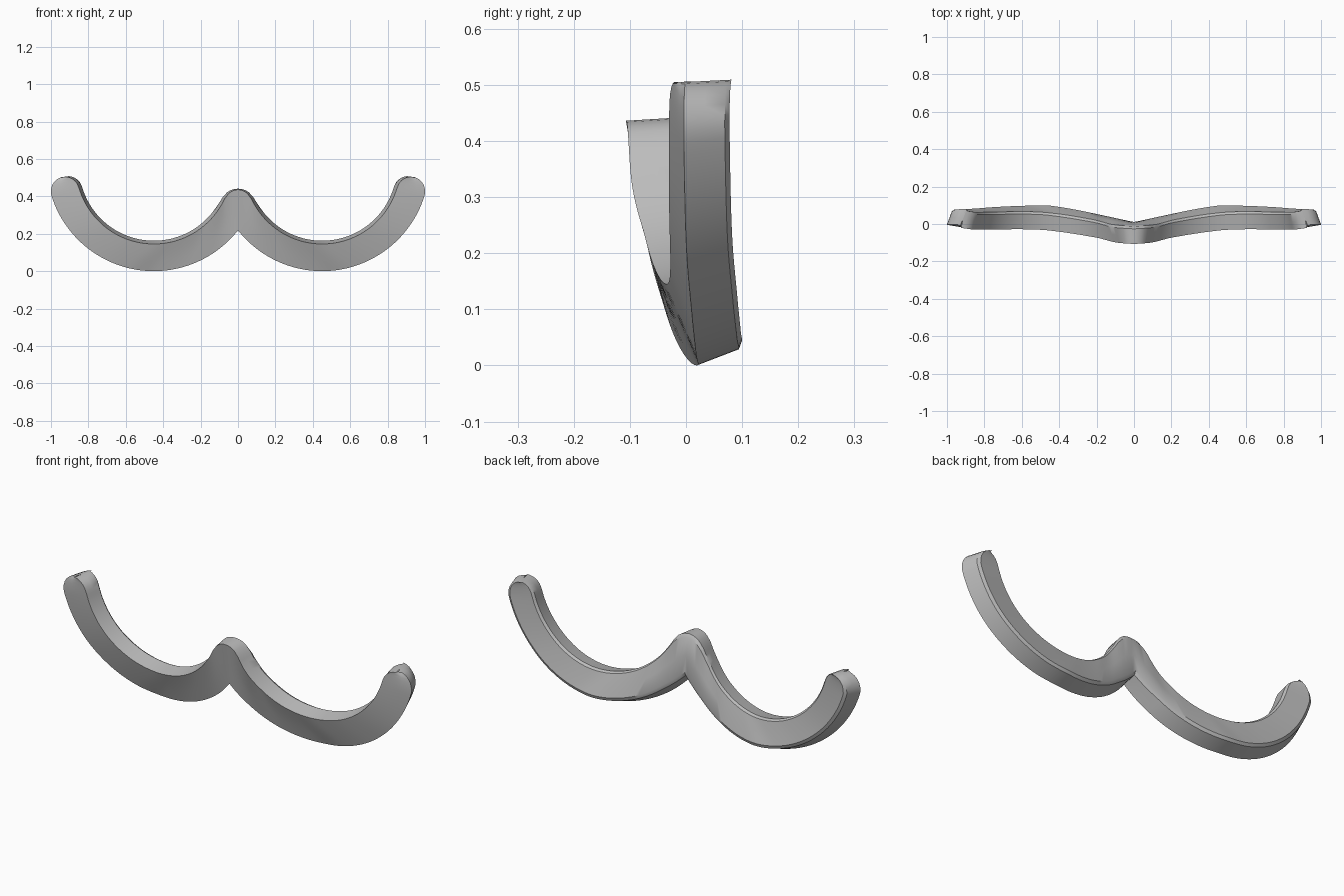
import bpy, bmesh
from math import sin, cos, radians, hypot
from mathutils import Vector

cube = bpy.data.objects.get("Cube")
if cube:
    bpy.data.objects.remove(cube, do_unlink=True)

STATIONS = 64
CENTRE = Vector((0.45, 0.57))


def arc(cx, cz, r, a, b, n):
    """Arc points in x-z; angle 0 points right, counter-clockwise."""
    angles = [radians(a + (b - a) * i / n) for i in range(n + 1)]
    return [Vector((cx + r * cos(t), cz + r * sin(t))) for t in angles]


def resample(path, n):
    """Evenly spaced points along a path."""
    total = sum((b - a).length for a, b in zip(path, path[1:]))
    out, walked, k = [], 0.0, 0
    for i in range(n):
        goal = total * i / n
        while walked + (path[k + 1] - path[k]).length < goal:
            walked += (path[k + 1] - path[k]).length
            k += 1
        step = (path[k + 1] - path[k]).length
        out.append(path[k].lerp(path[k + 1], (goal - walked) / step))
    return out + [path[-1]]


def smooth_table(table, x):
    """Cubic interpolation through (x, value) pairs."""
    x = min(max(x, table[0][0]), table[-1][0])
    k = max(i for i in range(len(table) - 1) if table[i][0] <= x)

    def slope(i):
        a, b = table[max(i - 1, 0)], table[min(i + 1, len(table) - 1)]
        return (b[1] - a[1]) / (b[0] - a[0])

    (x0, y0), (x1, y1) = table[k], table[k + 1]
    h = x1 - x0
    t = (x - x0) / h
    return (y0 * (1 + 2 * t) * (1 - t) ** 2 + y1 * t * t * (3 - 2 * t)
            + h * slope(k) * t * (1 - t) ** 2 + h * slope(k + 1) * t * t * (t - 1))


# Lower and upper outlines of the left half, both ending at the top of the tip
lower = arc(0.45, 0.573, 0.573, -141.7, -16, 60) + arc(0.925, 0.43, 0.075, 0, 90, 10)
upper = (arc(0, 0.365, 0.071, 90, 22, 8) + arc(0.45, 0.562, 0.417, -155, -16.4, 60)
         + arc(0.925, 0.43, 0.075, 170, 90, 9))
lower, upper = resample(lower, STATIONS), resample(upper, STATIONS)

# Depth of the front face along each outline
lower_depth = [(0, -0.07), (0.13, -0.037), (0.45, 0.019), (0.6, 0.018),
               (0.77, 0.010), (0.89, 0.001), (1, -0.004)]
upper_depth = [(0, -0.107), (0.1, -0.098), (0.2, -0.073), (0.45, -0.035),
               (0.6, -0.028), (0.85, -0.03), (0.93, -0.02)]

# Cross-section: (across the band, through the thickness), back rim softened
section = [(0, 0), (0.33, 0), (0.67, 0), (1, 0), (1, 0.45), (1, 0.88), (0.92, 1),
           (0.5, 1), (0.08, 1), (0, 0.88), (0, 0.45)]


def band_point(i, u, d):
    p = lower[i].lerp(upper[i], u)
    lo = smooth_table(lower_depth, lower[i].x)
    hi = smooth_table(upper_depth, upper[i].x)
    y = lo + (hi - lo) * u + d * (0.083 + 0.009 * u)
    inward = (CENTRE - p).normalized() * d * (0.032 - 0.012 * u)
    x = p.x + inward.x * min(1, p.x / 0.1)
    return (0.0 if i == 0 else x, y, p.y + inward.y)


# Curved band, one half mirrored
bm = bmesh.new()
rings = [[bm.verts.new(band_point(i, u, d)) for u, d in section]
         for i in range(STATIONS + 1)]
n = len(section)
for a, b in zip(rings, rings[1:]):
    for k in range(n):
        m = (k + 1) % n
        bm.faces.new((a[k], a[m], b[m], b[k]))
bmesh.ops.remove_doubles(bm, verts=bm.verts[:], dist=0.0005)
mirrored = bmesh.ops.duplicate(bm, geom=bm.verts[:] + bm.edges[:] + bm.faces[:])["geom"]
for v in mirrored:
    if isinstance(v, bmesh.types.BMVert):
        v.co.x = -v.co.x
bmesh.ops.remove_doubles(bm, verts=bm.verts[:], dist=0.0005)
bmesh.ops.recalc_face_normals(bm, faces=bm.faces[:])
mesh = bpy.data.meshes.new("curved_band")
bm.to_mesh(mesh)
bm.free()
band = bpy.data.objects.new("curved_band", mesh)
bpy.context.collection.objects.link(band)

# Plain grey
grey = bpy.data.materials.new("plain_grey")
grey.use_nodes = True
colour = (0.5, 0.5, 0.5, 1)
grey.diffuse_color = colour
grey.node_tree.nodes["Principled BSDF"].inputs["Base Color"].default_value = colour
mesh.materials.append(grey)

bpy.context.view_layer.objects.active = band
band.select_set(True)
bpy.ops.object.shade_smooth_by_angle(angle=radians(35))
